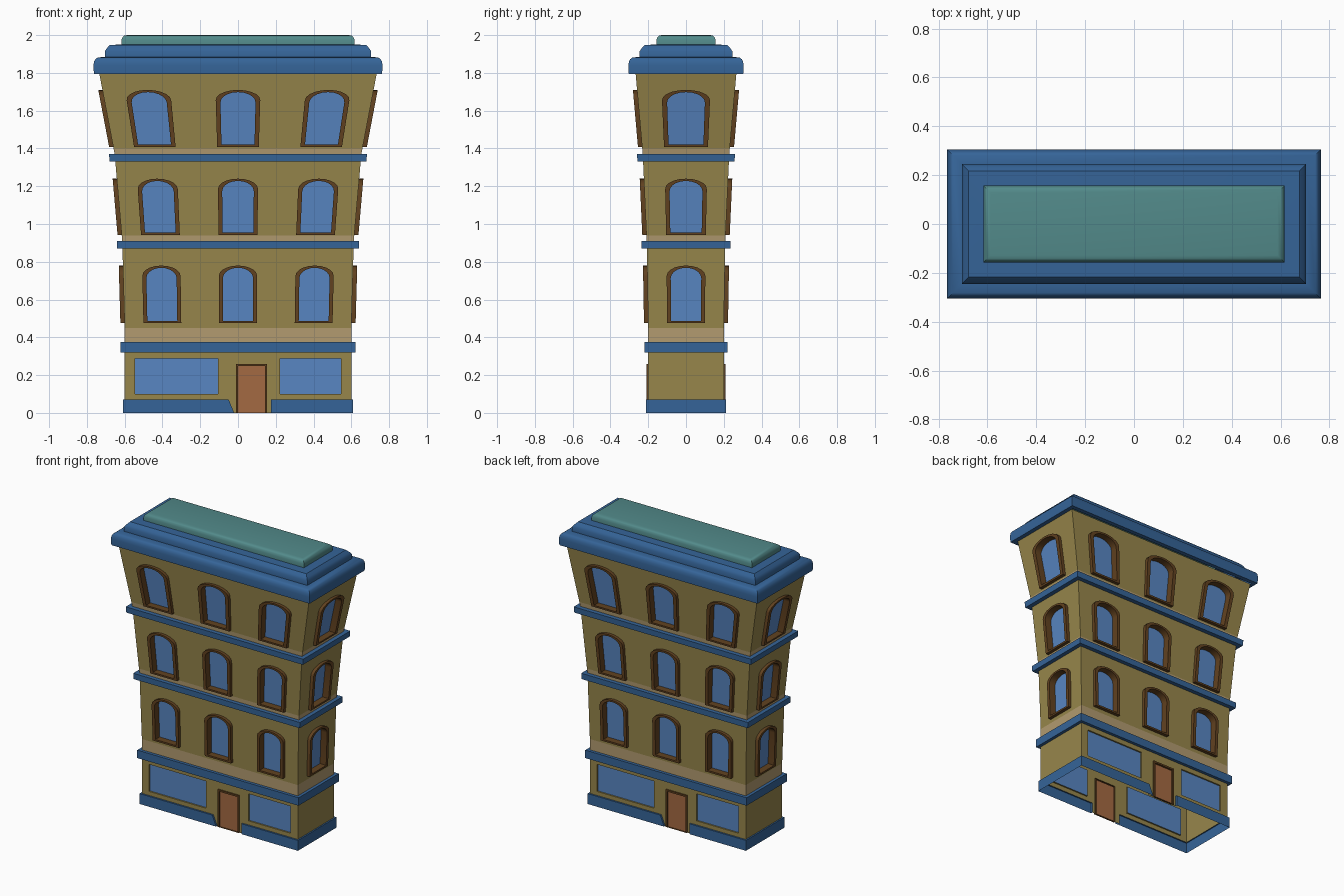
import bpy, bmesh, math

if "Cube" in bpy.data.objects:
    bpy.data.objects.remove(bpy.data.objects["Cube"])


def mat(name, r, g, b):
    m = bpy.data.materials.new(name)
    m.diffuse_color = [(c / 255 / 12.92 if c < 11 else ((c / 255 + .055) / 1.055) ** 2.4) for c in (r, g, b)] + [1]
    m.use_nodes = True
    m.node_tree.nodes["Principled BSDF"].inputs["Base Color"].default_value = m.diffuse_color
    return m


OLIVE, TAN = mat("olive wall", 151, 134, 75), mat("light tan", 178, 155, 112)
BLUE, GLASS = mat("trim blue", 53, 100, 152), mat("glass blue", 88, 134, 194)
BROWN, DOOR = mat("dark brown", 98, 66, 32), mat("door orange brown", 164, 106, 66)
TEAL = mat("roof teal", 82, 138, 138)

# wall half sizes by height: z, half width, half depth
KEYS = [(0, .6, .2), (.45, .6, .2), (.91, .613, .208), (1.37, .653, .229), (1.8, .735, .267)]


def half(z):
    for (a, ax, ay), (b, bx, by) in zip(KEYS, KEYS[1:]):
        if z <= b:
            t = (z - a) / (b - a)
            return ax + (bx - ax) * t, ay + (by - ay) * t
    return KEYS[-1][1:]


def surf(side, u, z, d=0):
    """Point on a wall: 0 front, 1 right, 2 back, 3 left; d is the distance outwards."""
    hx, hy = half(z)
    x, y = (hx + d, u * hy / .2) if side % 2 else (u * hx / .6, -hy - d)
    s = -1 if side > 1 else 1
    return s * x, s * y, z


parts = {}


def face(part, pts):
    parts.setdefault(part, []).append(pts)


def arch(c, w, zb, zt, rise=.055, n=10):
    top = [(c - w * math.cos(math.pi * i / n), zt - rise + rise * math.sin(math.pi * i / n)) for i in range(n + 1)]
    return [(c - w, zb)] + top + [(c + w, zb)]


def rect(c, w, zb, zt):
    return [(c - w, zb), (c - w, zt), (c, zt), (c + w, zt), (c + w, zb)]


def wall_cell(part, side, u0, u1, z0, z1, hole):
    """Wall panel around an opening."""
    m = len(hole) // 2
    bl, br, tr, tl, tm = (u0, z0), (u1, z0), (u1, z1), (u0, z1), (hole[m][0], z1)
    faces = [[bl] + hole[:m + 1] + [tm, tl], [br, tr, tm] + hole[m:]]
    if hole[0][1] > z0:
        faces.append([bl, br, hole[-1], hole[0]])
    for f in faces:
        face(part, [surf(side, *p) for p in f])


def opening(side, frame, fill, loops):
    """Frame through (outline, depth) loops, closed by a fill face."""
    rings = [[surf(side, u, z, d) for u, z in o] for o, d in loops]
    for a, b in zip(rings, rings[1:]):
        for i in range(len(a)):
            j = (i + 1) % len(a)
            face(frame, [a[i], b[i], b[j], a[j]])
    face(fill, rings[-1][::-1])


def loft(part, rings, cap=False):
    """Stack of rectangles (half width, half depth, z)."""
    loops = [[(-x, -y, z), (x, -y, z), (x, y, z), (-x, y, z)] for x, y, z in rings]
    for a, b in zip(loops, loops[1:]):
        for i in range(4):
            j = (i + 1) % 4
            face(part, [a[i], a[j], b[j], b[i]])
    if cap:
        face(part, loops[-1])


# upper storeys: walls with recessed arched windows on all four sides
for z0, z1, zb, zt in [(.45, .87, .475, .78), (.94, 1.33, .942, 1.24), (1.40, 1.795, 1.408, 1.71)]:
    for side in range(4):
        hw, centres = (.2, [0]) if side % 2 else (.2, [-.4, 0, .4])
        for c in centres:
            outer = arch(c, .1, zb, zt)
            inner = arch(c, .079, zb + .012, zt - .012)
            wall_cell("upper_walls", side, c - hw, c + hw, z0, z1, outer)
            opening(side, "window_frames", "window_glass",
                    [(outer, 0), (outer, .022), (inner, .022), (inner, -.025)])

# ground floor: shop windows and door, front and back
for side in (0, 2):
    for u0, u1, a, b in [(-.6, -.05, -.545, -.105), (.175, .6, .222, .545)]:
        hole = rect((a + b) / 2, (b - a) / 2, .1, .288)
        wall_cell("ground_walls", side, u0, u1, .07, .32, hole)
        opening(side, "ground_walls", "shop_glass", [(hole, 0), (hole, -.01)])
    outer, inner = rect(.0715, .0815, 0, .26), rect(.0715, .071, 0, .248)
    wall_cell("ground_walls", side, -.05, .175, 0, .32, outer)
    opening(side, "door_frames", "doors", [(outer, 0), (outer, .009), (inner, .009), (inner, -.004)])
for side in (1, 3):
    face("ground_walls", [surf(side, *p) for p in [(-.2, .07), (.2, .07), (.2, .32), (-.2, .32)]])

# plinth, broken at the doors
for s in (1, -1):
    out = [(.175, -.212), (.61, -.212), (.61, .212), (.05, .212)]
    low = [(s * x, s * y, 0) for x, y in out[:3] + [(.02, .212)]]
    inn = [(s * x, s * y, .072) for x, y in [(.175, -.2), (.6, -.2), (.6, .2), (.05, .2)]]
    out = [(s * x, s * y, .072) for x, y in out]
    for i in range(3):
        face("plinth", [low[i], low[i + 1], out[i + 1], out[i]])
        face("plinth", [out[i], out[i + 1], inn[i + 1], inn[i]])
    face("plinth", [low[0], out[0], inn[0], (s * .175, -s * .2, 0)])
    face("plinth", [low[3], (s * .02, s * .2, 0), inn[3], out[3]])

# storey bands and the light strips above them
for z0, z1, z2, e in [(.32, .375, .45, .021), (.87, .91, .94, .028), (1.33, 1.37, 1.40, .03)]:
    loft("storey_bands", [(half(z)[0] + d, half(z)[1] + d, z) for z, d in [(z0, 0), (z0, e), (z1, e), (z1, 0)]])
    loft("light_strips", [(*half(z), z) for z in (z1, z2)])

# cornice and roof
loft("cornice", [(x, x - .46, z) for x, z in
                 [(.734, 1.795), (.763, 1.795), (.765, 1.84), (.762, 1.86), (.755, 1.873), (.742, 1.882),
                  (.705, 1.884), (.705, 1.915), (.695, 1.93), (.678, 1.948), (.615, 1.95)]])
loft("roof", [(x, x - .46, z) for x, z in
              [(.617, 1.95), (.617, 1.975), (.612, 1.988), (.602, 1.997), (.588, 2.0)]], cap=True)

MATS = {"upper_walls": OLIVE, "ground_walls": OLIVE, "light_strips": TAN, "window_frames": BROWN,
        "door_frames": BROWN, "window_glass": GLASS, "shop_glass": GLASS, "doors": DOOR,
        "plinth": BLUE, "storey_bands": BLUE, "cornice": BLUE, "roof": TEAL}
for name, faces in parts.items():
    bm = bmesh.new()
    for f in faces:
        bm.faces.new([bm.verts.new(p) for p in f])
    bmesh.ops.remove_doubles(bm, verts=bm.verts, dist=.0002)
    me = bpy.data.meshes.new(name)
    bm.to_mesh(me)
    bm.free()
    me.materials.append(MATS[name])
    ob = bpy.data.objects.new(name, me)
    bpy.context.collection.objects.link(ob)
    if name in ("cornice", "roof", "window_frames"):
        bpy.ops.object.select_all(action='DESELECT')
        ob.select_set(True)
        bpy.context.view_layer.objects.active = ob
        bpy.ops.object.shade_smooth_by_angle(angle=math.radians(35))
